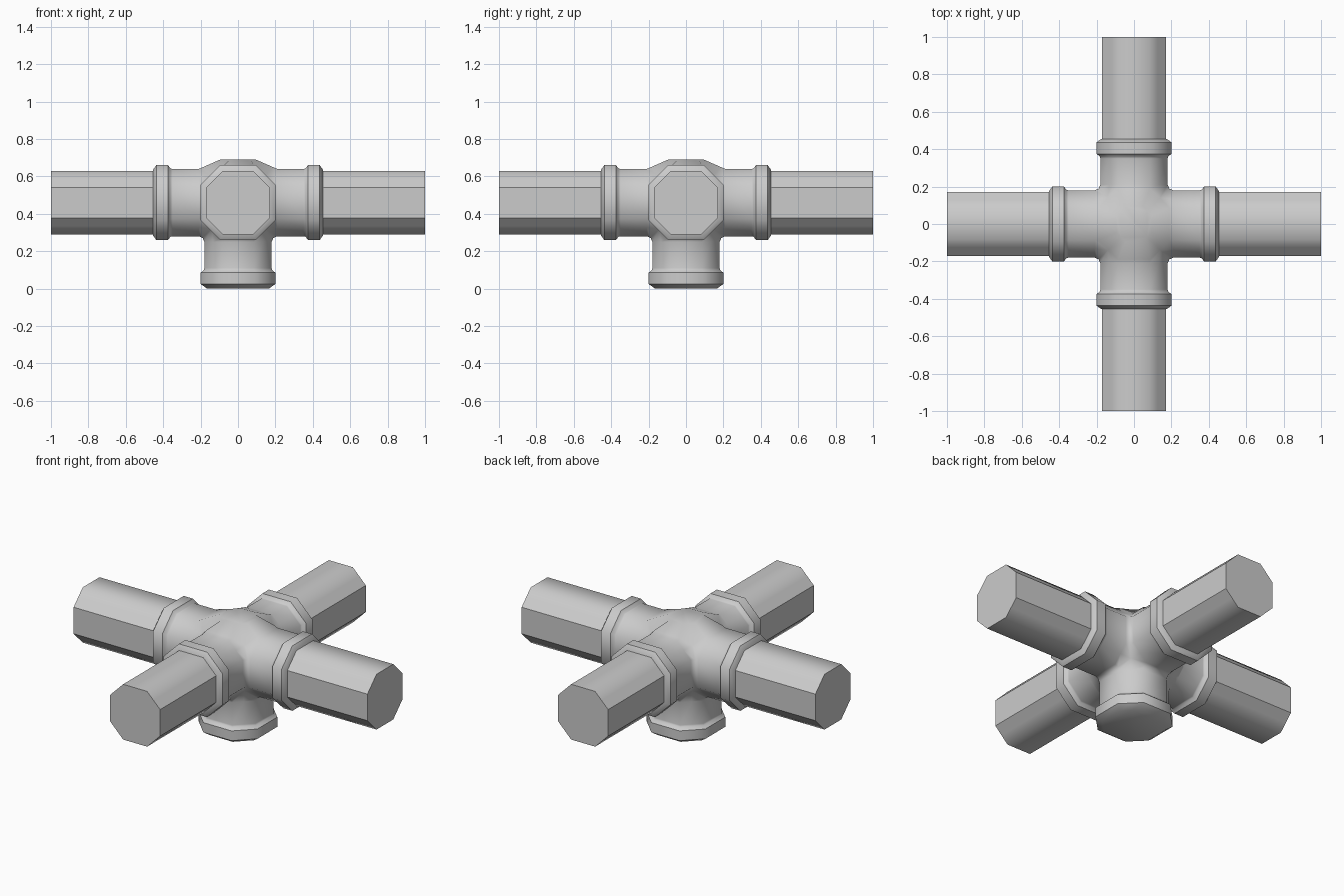
import bpy, bmesh, math
from mathutils import Vector

if "Cube" in bpy.data.objects:
    bpy.data.objects.remove(bpy.data.objects["Cube"])

CZ = 0.46                      # height of the crossing centre
K = 0.48                       # octagon flat half-width / apothem
CENTRE = Vector((0, 0, CZ))
X, Y, Z = Vector((1, 0, 0)), Vector((0, 1, 0)), Vector((0, 0, 1))


def frame(d):
    """Two axes perpendicular to direction d."""
    u = Y if abs(d.x) > 0.5 else X
    return u, d.cross(u)


def ring(bm, d, r, t, m, flat_at, diag_at):
    """Octagon ring with extra points in the middle of the four diagonals."""
    u, v = frame(d)
    verts = []
    for q in range(4):
        for a, b, s in ((r, -t, flat_at), (r, t, flat_at), (m, m, diag_at)):
            for _ in range(q):
                a, b = -b, a
            verts.append(bm.verts.new(CENTRE + d * s + u * a + v * b))
    return verts


def loft(bm, rings):
    for lo, hi in zip(rings, rings[1:]):
        for i in range(len(lo)):
            j = (i + 1) % len(lo)
            bm.faces.new((lo[i], lo[j], hi[j], hi[i]))


def finish(bm, name):
    bmesh.ops.remove_doubles(bm, verts=bm.verts[:], dist=0.0005)
    bmesh.ops.recalc_face_normals(bm, faces=bm.faces[:])
    me = bpy.data.meshes.new(name)
    bm.to_mesh(me)
    bm.free()
    ob = bpy.data.objects.new(name, me)
    bpy.context.collection.objects.link(ob)
    bpy.ops.object.select_all(action='DESELECT')
    ob.select_set(True)
    bpy.context.view_layer.objects.active = ob
    bpy.ops.object.shade_smooth_by_angle(angle=math.radians(48))
    return ob


# Fitting: five collared sockets and a domed top, mitred together at the centre
R = 0.18
F, D = 0.189, 0.14             # filleted mitre points
side = [(0.21, R), (0.35, R), (0.36, 0.182), (0.375, 0.20), (0.437, 0.20), (0.455, 0.175)]
down = side[:-2] + [(0.435, 0.20), (0.46, 0.165)]
dome = [(0.23, 0.095)]
bm = bmesh.new()
for d, profile in ((X, side), (-X, side), (Y, side), (-Y, side), (-Z, down), (Z, dome)):
    rings = [ring(bm, d, F, K * R, D, F, D)]
    for s, r in profile:
        rings.append(ring(bm, d, r, K * r, r * (1 + K) / 2, s, s))
    loft(bm, rings)
    bm.faces.new(rings[-1])
finish(bm, "cross_fitting")

# Four octagonal pipes, crisp only along the upright side faces
for d, label in ((X, "right"), (-X, "left"), (Y, "back"), (-Y, "front")):
    bm = bmesh.new()
    r = 0.17
    rings = [ring(bm, d, r, K * r, r * (1 + K) / 2, s, s) for s in (0.42, 1.0)]
    loft(bm, rings)
    bm.faces.new(rings[0])
    bm.faces.new(rings[1])
    ob = finish(bm, "pipe_" + label)
    me = ob.data
    u = frame(d)[0]
    for e in me.edges:
        a, b = (me.vertices[i].co for i in e.vertices)
        if abs((a - b).dot(d)) > 0.1 and abs(a.dot(u)) > 0.15:
            e.use_edge_sharp = True
